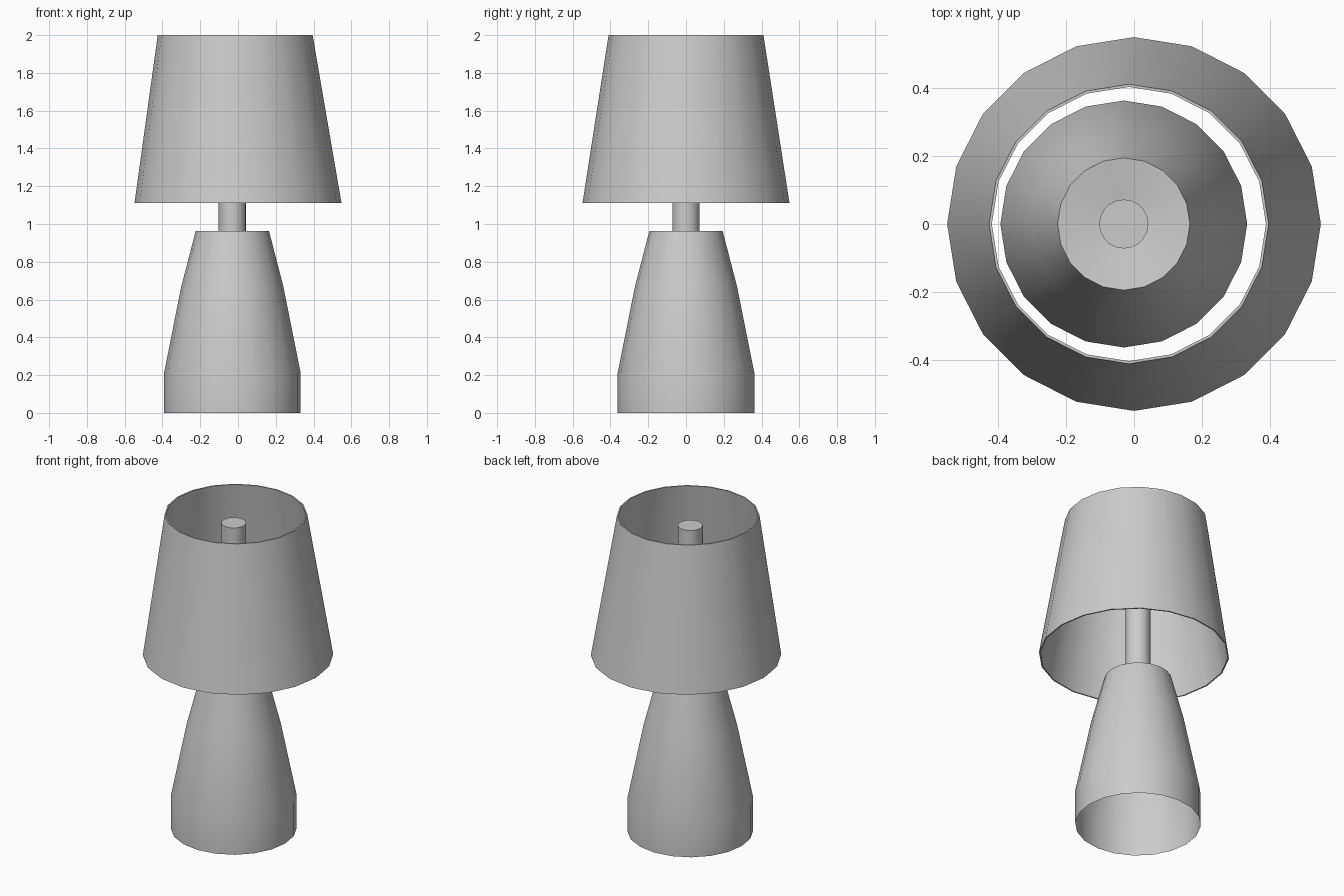
import bpy, bmesh
from math import cos, sin, tau, radians

if "Cube" in bpy.data.objects:
    bpy.data.objects.remove(bpy.data.objects["Cube"])

SIDES = 20


def lathe(name, rings, cap_start=False, cap_end=False, loop=False):
    """Skin a list of (centre x, radius, z) rings into one object."""
    bm = bmesh.new()
    loops = [[bm.verts.new((cx + r * cos(tau * i / SIDES), r * sin(tau * i / SIDES), z))
              for i in range(SIDES)] for cx, r, z in rings]
    pairs = list(zip(loops, loops[1:]))
    if loop:
        pairs.append((loops[-1], loops[0]))
    for a, b in pairs:
        for i in range(SIDES):
            j = (i + 1) % SIDES
            bm.faces.new((a[i], a[j], b[j], b[i]))
    if cap_start:
        bm.faces.new(loops[0][::-1])
    if cap_end:
        bm.faces.new(loops[-1])
    mesh = bpy.data.meshes.new(name)
    bm.to_mesh(mesh)
    bm.free()
    obj = bpy.data.objects.new(name, mesh)
    bpy.context.collection.objects.link(obj)
    bpy.ops.object.select_all(action='DESELECT')
    obj.select_set(True)
    bpy.context.view_layer.objects.active = obj
    bpy.ops.object.shade_smooth_by_angle(angle=radians(30))
    return obj


# Base: open underneath, with a very shallow dished top around the stem
BX = -0.03
lathe("lamp_base", [(BX, 0.362, 0), (BX, 0.362, 0.21), (BX, 0.27, 0.67),
                    (BX, 0.194, 0.963), (BX, 0.07, 0.945)])

# Stem: plain rod rising inside the shade
lathe("stem", [(BX, 0.072, 0.94), (BX, 0.072, 1.94)], cap_start=True, cap_end=True)

# Shade: thin tapered wall, open at both ends and leaning slightly to -x
T = 0.008
lathe("shade", [(0, 0.548, 1.11), (-0.015, 0.41, 2.0),
                (-0.015, 0.41 - T, 2.0), (0, 0.548 - T, 1.11)], loop=True)
